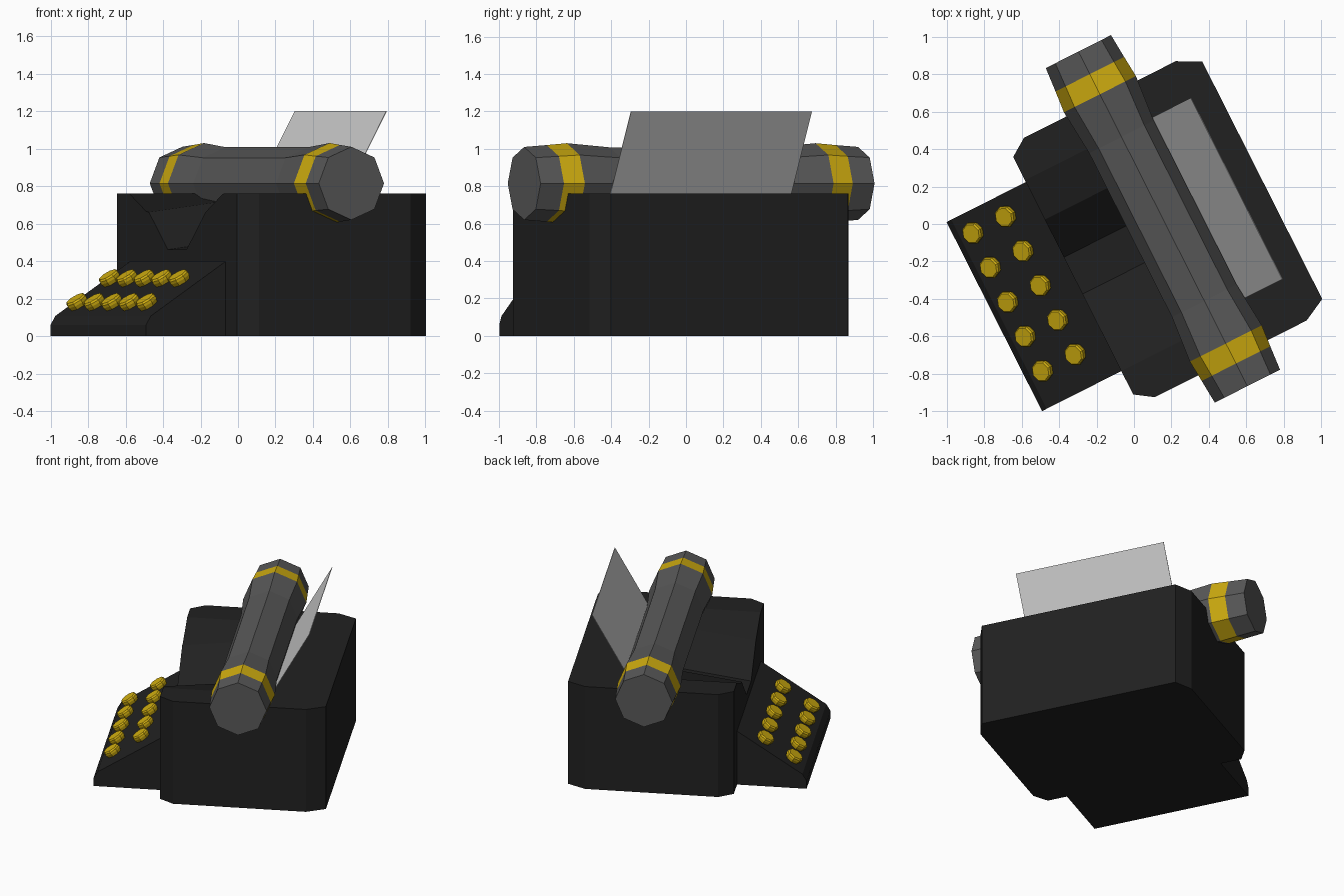
import bpy, bmesh, math
from mathutils import Matrix, Vector

cube = bpy.data.objects.get("Cube")
if cube:
    bpy.data.objects.remove(cube, do_unlink=True)

TURN = Matrix.Rotation(math.radians(-63.2), 4, 'Z')  # whole machine stands turned
MID = 0.1  # centre of the machine along its width


def material(name, rgb):
    m = bpy.data.materials.new(name)
    m.use_nodes = True
    m.diffuse_color = (*rgb, 1)
    bsdf = m.node_tree.nodes["Principled BSDF"]
    bsdf.inputs["Base Color"].default_value = (*rgb, 1)
    bsdf.inputs["Roughness"].default_value = 0.8
    return m


black = material("black enamel", (0.015, 0.015, 0.015))
grey = material("dark grey rubber", (0.1, 0.1, 0.1))
brass = material("brass yellow", (0.63, 0.42, 0.005))
white = material("paper white", (0.62, 0.62, 0.62))


def loft(name, rings, mats):
    """Join rings of points with quads and close both ends."""
    bm = bmesh.new()
    loops = [[bm.verts.new(p) for p in ring] for ring in rings]
    n = len(rings[0])
    for a, b in zip(loops, loops[1:]):
        for i in range(n):
            j = (i + 1) % n
            bm.faces.new((a[i], a[j], b[j], b[i]))
    bm.faces.new(loops[0])
    bm.faces.new(loops[-1])
    bmesh.ops.recalc_face_normals(bm, faces=bm.faces)
    mesh = bpy.data.meshes.new(name)
    bm.to_mesh(mesh)
    bm.free()
    for m in mats:
        mesh.materials.append(m)
    ob = bpy.data.objects.new(name, mesh)
    bpy.context.collection.objects.link(ob)
    ob.matrix_world = TURN
    return ob


# Housing: box with chamfered upright corners
half = [(0.775, -0.317), (0.775, 0.59), (0.71, 0.716)]
half = [(0.71, -0.414)] + half
plan = half + [(-x, y) for x, y in reversed(half)]
housing = loft("housing", [[(MID + x, y, z) for x, y in plan] for z in (0, 0.762)], [black])

# Type well: faceted trough opening to the front, cut out of the housing


def well_ring(y, rise):
    side = [(0.57, 1.0), (0.57, 0.762), (0.335, 0.66 + rise), (0.11, 0.46 + rise)]
    prof = side + [(-x, z) for x, z in reversed(side)]
    return [(MID + x, y, z) for x, z in prof]


cutter = loft("well_cutter", [well_ring(-0.5, -0.01), well_ring(0.15, 0.075)], [black])
cutter.hide_render = True
cut = housing.modifiers.new("well", 'BOOLEAN')
cut.operation = 'DIFFERENCE'
cut.solver = 'EXACT'
cut.object = cutter
bpy.context.view_layer.update()
graph = bpy.context.evaluated_depsgraph_get()
carved = bpy.data.meshes.new_from_object(housing.evaluated_get(graph))
housing.modifiers.clear()
housing.data = carved
bpy.data.objects.remove(cutter, do_unlink=True)

# Keyboard: wedge with a small chamfer along its front edge
wedge = [(-0.888, 0), (-0.888, 0.06), (-0.86, 0.107), (-0.41, 0.4), (-0.41, 0)]
loft("keyboard", [[(x, y, z) for y, z in wedge] for x in (-0.46, 0.67)], [black])

# Keys: two rows of five tilted octagonal caps
slope = math.atan2(0.293, 0.45)
for row, (y, z) in enumerate([(-0.775, 0.162), (-0.58, 0.289)]):
    for col in range(5):
        place = Matrix.Translation((-0.345 + 0.206 * col, y, z)) @ Matrix.Rotation(slope, 4, 'X')
        rings = []
        for r, h in [(0.05, -0.005), (0.06, 0.022), (0.06, 0.037), (0.052, 0.047)]:
            rings.append([place @ Vector((r * math.cos(i * math.pi / 4), r * math.sin(i * math.pi / 4), h))
                          for i in range(8)])
        loft(f"key_{row + 1}_{col + 1}", rings, [brass])

# Roller: eight-sided tube with a slim waist and coloured bands
ends = [(1.0, 0.195), (0.865, 0.205), (0.745, 0.215), (0.49, 0.193)]
stations = [(-x, r) for x, r in ends] + list(reversed(ends))
roller = loft("roller", [[(0.045 + x, 0.15 + r * math.sin(i * math.pi / 4), 0.815 + r * math.cos(i * math.pi / 4))
                          for i in range(8)] for x, r in stations], [grey, brass])
for face in roller.data.polygons:
    if 0.745 < abs(face.center.x - 0.045) < 0.865:
        face.material_index = 1

# Paper: thin sheet leaning back behind the roller
sheet = [(0.30, 0.71), (0.573, 1.2), (0.576, 1.199), (0.303, 0.709)]
loft("paper", [[(x, y, z) for y, z in sheet] for x in (-0.464, 0.62)], [white])
